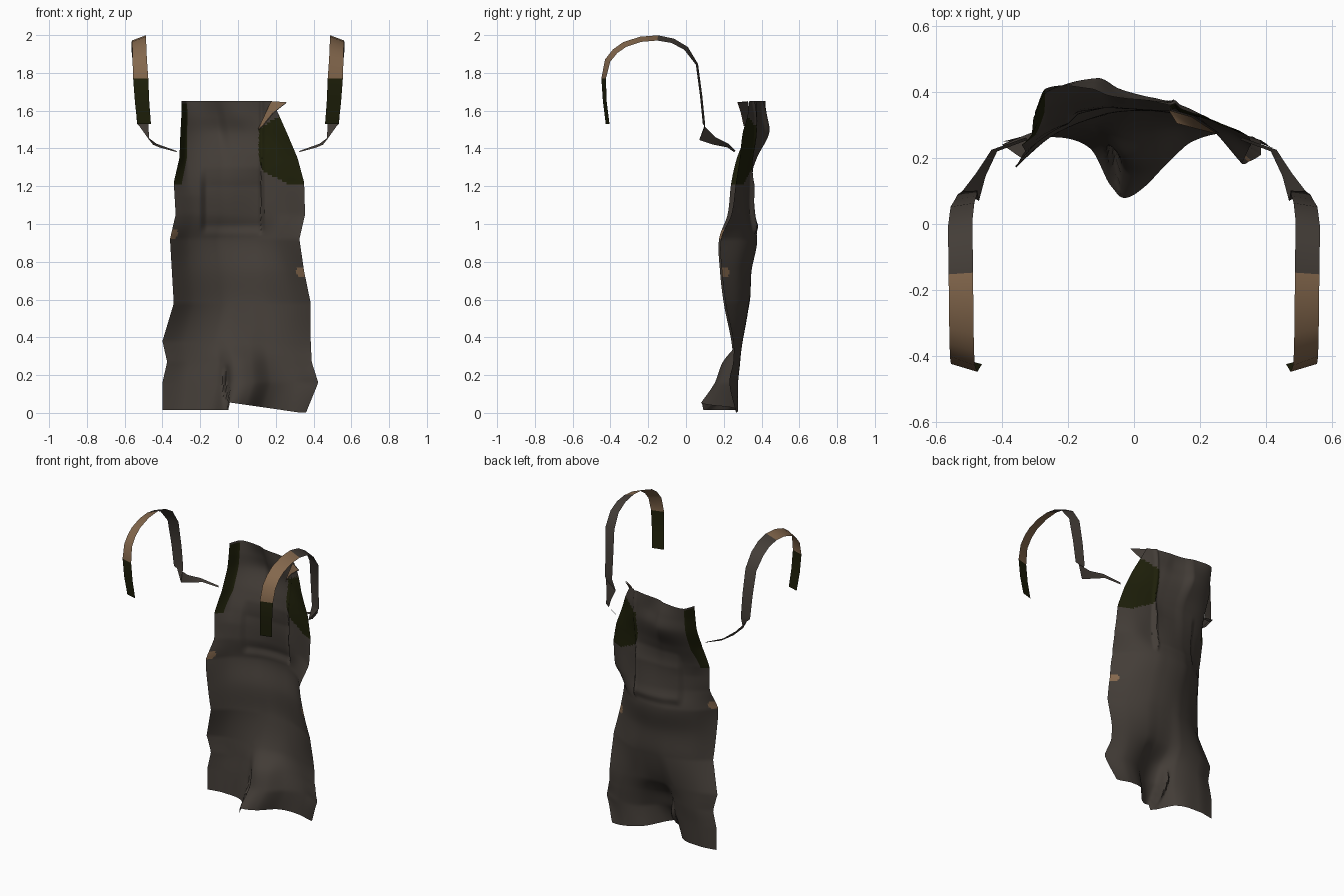
import bpy, math

def material(name, rgb):
    m = bpy.data.materials.new(name)
    m.diffuse_color = (*rgb, 1)
    return m

GREY = material("charcoal cloth", (0.057, 0.047, 0.039))
OLIVE = material("dark olive lining", (0.013, 0.014, 0.003))
TAN = material("tan leather", (0.235, 0.140, 0.075))

def make_object(name, verts, faces, colours):
    me = bpy.data.meshes.new(name)
    me.from_pydata(verts, [], faces)
    for m in (GREY, OLIVE, TAN):
        me.materials.append(m)
    for p, c in zip(me.polygons, colours):
        p.material_index = c
    ob = bpy.data.objects.new(name, me)
    bpy.context.collection.objects.link(ob)
    bpy.context.view_layer.objects.active = ob
    ob.select_set(True)
    bpy.ops.object.shade_smooth_by_angle(angle=math.radians(40))
    ob.select_set(False)
    return ob

def spline(keys, vals, t):
    """Smooth curve through the key values."""
    n = len(keys)
    i = max(k for k in range(n - 1) if keys[k] <= t + 1e-9)
    def slope(k):
        a, b = max(k - 1, 0), min(k + 1, n - 1)
        return (vals[b] - vals[a]) / (keys[b] - keys[a])
    h = keys[i + 1] - keys[i]
    s = (t - keys[i]) / h
    return ((2*s**3 - 3*s**2 + 1) * vals[i] + (s**3 - 2*s**2 + s) * h * slope(i)
            + (3*s**2 - 2*s**3) * vals[i + 1] + (s**3 - s**2) * h * slope(i + 1))

# draped garment: height, left x, right x, then depth at eight stations across
U = [0, .15, .35, .46, .58, .70, .85, 1]
ROWS = [
    (.015, -.40, .36, .25, .265, .23, .085, .12, .235, .275, .265),
    (.16, -.40, .425, .25, .275, .25, .16, .17, .25, .275, .23),
    (.27, -.375, .39, .25, .285, .27, .20, .21, .27, .285, .25),
    (.38, -.40, .385, .24, .285, .30, .28, .285, .30, .29, .25),
    (.58, -.34, .385, .20, .28, .33, .335, .335, .325, .28, .21),
    (.75, -.35, .35, .18, .27, .33, .345, .345, .33, .28, .19),
    (.92, -.36, .325, .175, .29, .36, .375, .375, .36, .30, .185),
    (1.05, -.33, .355, .22, .29, .335, .345, .345, .335, .31, .24),
    (1.22, -.34, .35, .24, .30, .335, .335, .335, .335, .31, .265),
    (1.35, -.31, .315, .27, .34, .375, .365, .355, .345, .32, .285),
    (1.48, -.305, .26, .32, .39, .44, .41, .39, .375, .345, .30),
    (1.57, -.30, .22, .33, .40, .43, .40, .38, .375, .36, .325),
    (1.65, -.30, .18, .34, .41, .41, .39, .38, .375, .36, .335),
]
ZK = [r[0] for r in ROWS]
COLS, RISE = 96, 130
heights = [ZK[0] + (ZK[-1] - ZK[0]) * k / RISE for k in range(RISE + 1)]

def lerp_row(z, c):
    i = max(k for k in range(len(ZK) - 1) if ZK[k] <= z + 1e-9)
    s = (z - ZK[i]) / (ZK[i + 1] - ZK[i])
    return ROWS[i][c] * (1 - s) + ROWS[i + 1][c] * s

def clamp(v):
    return max(0, min(1, v))

verts, faces, colours = [], [], []
for z in heights:
    xl, xr = lerp_row(z, 1), lerp_row(z, 2)
    depth = [spline(ZK, [r[3 + c] for r in ROWS], z) for c in range(8)]
    # the left armhole edge folds more tightly towards the top
    stations = U[:1] + [.15 - .085 * clamp((z - 1.15) / .2)] + U[2:]
    for j in range(COLS + 1):
        u = j / COLS
        x = xl + (xr - xl) * u
        y = spline(stations, depth, u)
        # chest panel, set back with soft edges
        if .95 < z < 1.30:
            y += .02 * clamp((1.30 - z) / .1) * clamp((z - .95) / .04) \
                * clamp((x + .20) / .03) * clamp((.14 - x) / .02)
        # crease down the front opening
        if z > .95:
            y += .010 * math.exp(-((x - .125) / .010) ** 2)
        # split between the legs
        if z < .26:
            y += .05 * math.exp(-((x + .06) / .014) ** 2) * math.sin(math.pi * z / .26)
        # uneven hem
        lift = (.045 - .06 * min(1, (x + .05) / .38)) if x > -.05 else 0
        verts.append((x, y, z + lift * max(0, 1 - z / .16)))

W = COLS + 1
for i in range(RISE):
    for j in range(COLS):
        f = (i * W + j, i * W + j + 1, (i + 1) * W + j + 1, (i + 1) * W + j)
        x = sum(verts[k][0] for k in f) / 4
        z = sum(verts[k][2] for k in f) / 4
        c = 0
        # lining shown at both armholes
        low = 1.21 + max(0, .27 - x) * .5
        if x > .11 + max(0, 1.35 - z) * .3 and low < z < 1.50 + (x - .10) * .6:
            c = 1
        elif j < COLS * .06 and 1.21 < z < 1.64:
            c = 1
        # small worn patches at the sides
        for px, pz in ((-.345, .95), (.335, .745)):
            if math.hypot(x - px, z - pz) < .027:
                c = 2
        faces.append(f)
        colours.append(c)
make_object("garment", verts, faces, colours)

# folded lapel at the top of the right armhole: tan face with a grey backing
lapel = [(.175, .325, 1.65), (.105, .345, 1.50), (.255, .272, 1.645), (.13, .305, 1.52), (.185, .29, 1.59)]
lapel_faces = [(0, 2, 4), (0, 4, 1), (1, 4, 3)]
make_object("lapel", lapel, lapel_faces, [2, 2, 2])
make_object("lapel_backing", [(x + .004, y + .004, z - .002) for x, y, z in lapel], lapel_faces, [0, 0, 0])

# shoulder straps: centre x, y, z, half width in x, inward tilt of the outer edge
STRAP = [
    (.497, -.415, 1.53, .036, .010), (.508, -.430, 1.65, .038, .010),
    (.515, -.436, 1.77, .040, .012), (.520, -.415, 1.865, .038, .015),
    (.522, -.375, 1.915, .037, .015), (.523, -.325, 1.950, .037, .015),
    (.524, -.240, 1.978, .037, .014), (.525, -.150, 1.985, .037, .014),
    (.526, -.070, 1.970, .037, .013), (.527, 0, 1.930, .037, .012),
    (.520, .058, 1.845, .036, .006), (.510, .080, 1.68, .033, .006),
    (.505, .095, 1.53, .030, .006),
]
# narrow tail: inner-lower and outer-upper edge points
TAIL = [
    ((.470, .070, 1.445), (.520, .100, 1.515)), ((.450, .145, 1.420), (.478, .155, 1.460)),
    ((.415, .220, 1.405), (.432, .225, 1.425)), ((.322, .255, 1.380), (.328, .262, 1.388)),
]

def strap(name, side):
    pairs = []
    for x, y, z, h, t in STRAP:
        dy, dz = -.19 - y, 1.77 - z
        d = math.hypot(dy, dz)
        dy, dz = dy / d * t, dz / d * t
        if z < 1.77:
            dy, dz = math.copysign(t, dy), 0
        pairs.append(((x - h, y - dy, z - dz), (x + h, y + dy, z + dz)))
    pairs += TAIL
    vs = [(side * x, y, z) for p in pairs for x, y, z in p]
    n = len(pairs) - 1
    fs = [(2*i, 2*i + 1, 2*i + 3, 2*i + 2) for i in range(n)]
    cs = [1 if i < 2 else 2 if i < 7 else 0 for i in range(n)]
    make_object(name, vs, fs, cs)

strap("right_strap", 1)
strap("left_strap", -1)
